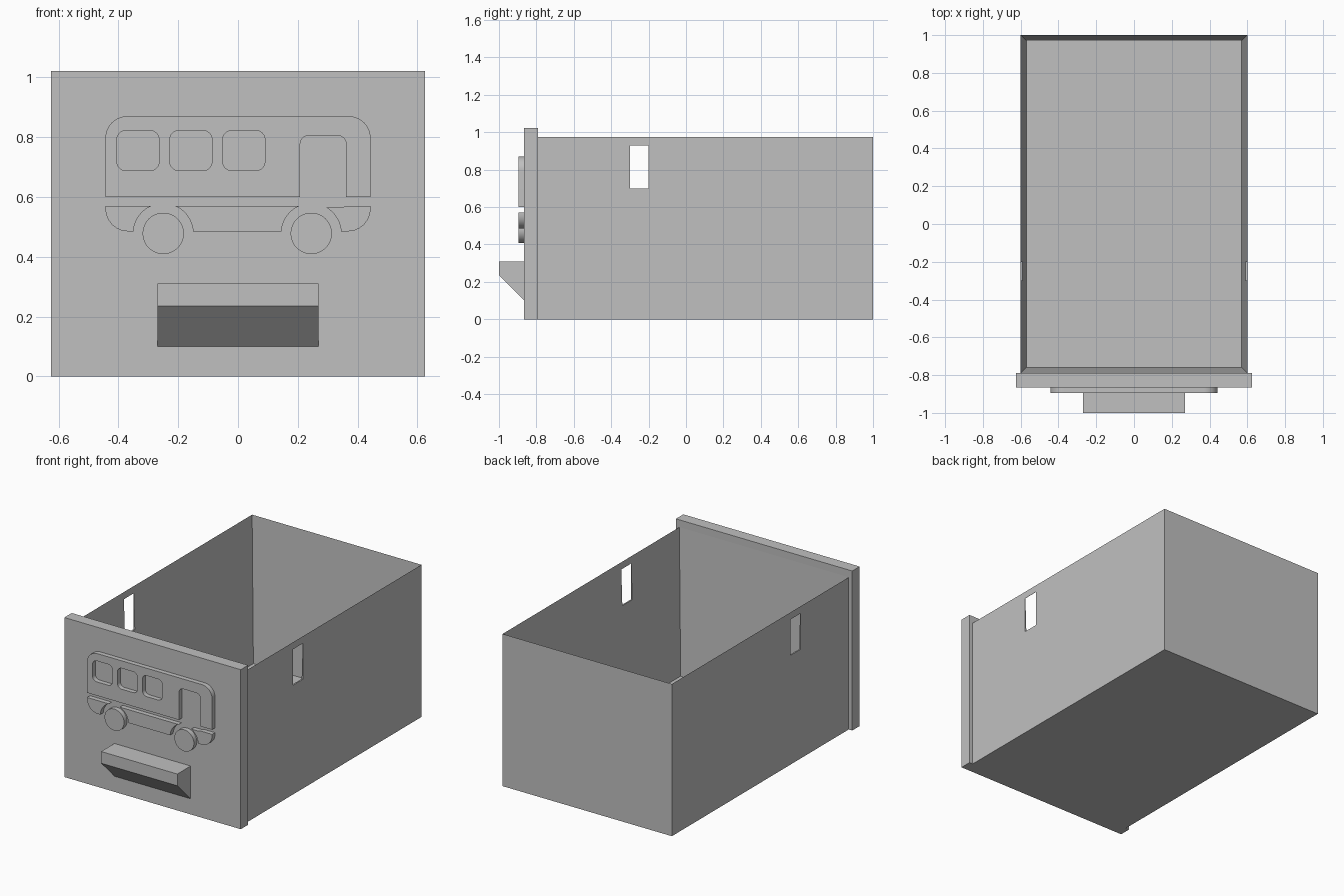
import bpy, bmesh
from math import radians, sin, cos, tan
from mathutils import Vector, Matrix

if "Cube" in bpy.data.objects:
    bpy.data.objects.remove(bpy.data.objects["Cube"])

GREY = (0.53, 0.53, 0.53, 1)
grey = bpy.data.materials.new("plain grey")
grey.use_nodes = True
grey.diffuse_color = GREY
grey.node_tree.nodes["Principled BSDF"].inputs["Base Color"].default_value = GREY


def add_mesh(name, bm):
    bmesh.ops.recalc_face_normals(bm, faces=bm.faces)
    mesh = bpy.data.meshes.new(name)
    bm.to_mesh(mesh)
    bm.free()
    mesh.materials.append(grey)
    obj = bpy.data.objects.new(name, mesh)
    bpy.context.collection.objects.link(obj)
    return obj


def box_bmesh(lo, hi):
    lo, hi = Vector(lo), Vector(hi)
    bm = bmesh.new()
    m = Matrix.Translation((lo + hi) / 2) @ Matrix.Diagonal((*(hi - lo), 1))
    bmesh.ops.create_cube(bm, size=1, matrix=m)
    return bm


def rounded(corners, steps=8):
    """Outline from (x, z, radius) corners, each filleted by its radius."""
    out = []
    for i, (x, z, r) in enumerate(corners):
        p = Vector((x, z))
        if r == 0:
            out.append(p)
            continue
        u = (Vector(corners[i - 1][:2]) - p).normalized()
        v = (Vector(corners[(i + 1) % len(corners)][:2]) - p).normalized()
        half = u.angle(v) / 2
        centre = p + (u + v).normalized() * r / sin(half)
        start, end = (p + d * r / tan(half) - centre for d in (u, v))
        for k in range(steps + 1):
            out.append(centre + start.lerp(end, k / steps).normalized() * r)
    return out


def arc(cx, cz, r, a0, a1, steps):
    angles = [radians(a0 + (a1 - a0) * k / steps) for k in range(steps + 1)]
    return [(cx + r * cos(a), cz + r * sin(a), 0) for a in angles]


def extruded(name, loops, half_depth, matrix):
    """Solid from flat loops; inner loops become holes."""
    curve = bpy.data.curves.new(name, "CURVE")
    curve.dimensions = "2D"
    curve.fill_mode = "BOTH"
    curve.extrude = half_depth
    for loop in loops:
        spline = curve.splines.new("POLY")
        spline.points.add(len(loop) - 1)
        for pt, co in zip(spline.points, loop):
            pt.co = (co[0], co[1], 0, 1)
        spline.use_cyclic_u = True
    temp = bpy.data.objects.new(name + "_outline", curve)
    bpy.context.collection.objects.link(temp)
    graph = bpy.context.evaluated_depsgraph_get()
    mesh = bpy.data.meshes.new_from_object(temp.evaluated_get(graph))
    bpy.data.objects.remove(temp)
    bm = bmesh.new()
    bm.from_mesh(mesh)
    bpy.data.meshes.remove(mesh)
    bmesh.ops.remove_doubles(bm, verts=bm.verts, dist=0.0002)
    bm.transform(matrix)
    obj = add_mesh(name, bm)
    bpy.ops.object.select_all(action="DESELECT")
    obj.select_set(True)
    bpy.context.view_layer.objects.active = obj
    bpy.ops.object.shade_smooth_by_angle(angle=radians(30))
    return obj


# Open drawer tub with a slot through both side walls
bm = box_bmesh((-0.6, -0.79, 0), (0.6, 1, 0.975))
top = max(bm.faces, key=lambda f: f.calc_center_median().z)
bmesh.ops.inset_region(bm, faces=[top], thickness=0.042)
bmesh.ops.translate(bm, verts=top.verts, vec=(0, 0, -0.935))
tub = add_mesh("drawer_tub", bm)
cutter = add_mesh("slot_cutter", box_bmesh((-1, -0.3, 0.7), (1, -0.2, 0.93)))
cutter.hide_render = True
mod = tub.modifiers.new("slots", "BOOLEAN")
mod.object = cutter
mod.operation = "DIFFERENCE"
mod.solver = "EXACT"
bpy.context.view_layer.objects.active = tub
bpy.ops.object.modifier_apply(modifier=mod.name)
bpy.data.objects.remove(cutter)

# Front panel
add_mesh("front_panel", box_bmesh((-0.625, -0.865, 0), (0.625, -0.79, 1.022)))

# Wedge-shaped pull handle, profile in y and z
along_x = Matrix(((0, 0, 1, 0), (1, 0, 0, 0), (0, 1, 0, 0), (0, 0, 0, 1)))
extruded("pull_handle", [[(-0.86, 0.31), (-1, 0.31), (-1, 0.235), (-0.865, 0.1), (-0.86, 0.1)]],
         0.27, along_x)

# Raised bus decoration, outlines in x and z
relief = Matrix.Translation((0, -0.8775, 0)) @ Matrix.Rotation(radians(90), 4, "X")


def raised(name, loops):
    return extruded(name, loops, 0.0175, relief)


# Upper body with a door notch and three windows
body = rounded([
    (-0.443, 0.6, 0), (-0.443, 0.87, 0.072), (0.443, 0.87, 0.072), (0.443, 0.6, 0),
    (0.362, 0.6, 0), (0.362, 0.806, 0.03), (0.208, 0.806, 0.03), (0.208, 0.6, 0)])
windows = []
for left in (-0.405, -0.228, -0.051):
    right = left + 0.141
    windows.append(rounded([(left, 0.688, 0.03), (right, 0.688, 0.03),
                            (right, 0.822, 0.03), (left, 0.822, 0.03)]))
raised("bus_body", [body] + windows)

# Lower skirts between the wheel arches
REAR, FRONT, AXLE = -0.25, 0.245, 0.478


def arch(cx, a0, a1):
    return arc(cx, AXLE, 0.1, a0, a1, 12)


raised("bus_rear_skirt", [rounded(
    [(-0.443, 0.57, 0), (-0.443, 0.485, 0.075)] + arch(REAR, 176, 113))])
raised("bus_middle_skirt", [rounded(arch(REAR, 67, 4) + arch(FRONT, 176, 113))])
raised("bus_front_skirt", [rounded(
    arch(FRONT, 60, 4) + [(0.443, 0.485, 0.075), (0.443, 0.57, 0),
                          (0.365, 0.57, 0), (0.345, 0.565, 0)])])

# Wheels
for name, cx in (("bus_rear_wheel", REAR), ("bus_front_wheel", FRONT)):
    raised(name, [rounded(arc(cx, AXLE, 0.069, 0, 352.5, 47))])
